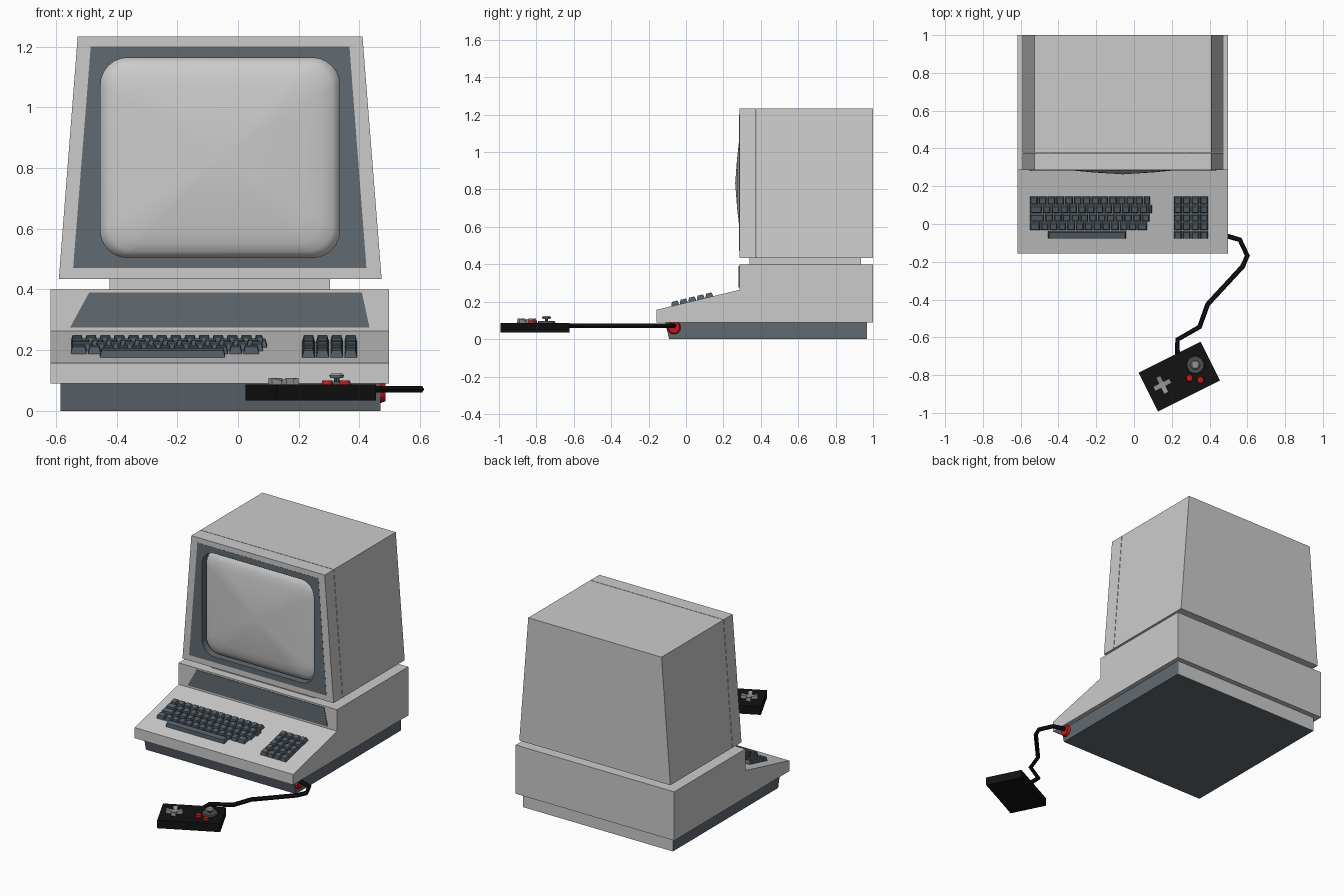
import bpy, bmesh
from math import sin, cos, pi, atan2, radians
from mathutils import Vector, Matrix

if "Cube" in bpy.data.objects:
    bpy.data.objects.remove(bpy.data.objects["Cube"])


def material(name, rgb):
    m = bpy.data.materials.new(name)
    m.diffuse_color = (*rgb, 1)
    m.use_nodes = True
    m.node_tree.nodes["Principled BSDF"].inputs["Base Color"].default_value = m.diffuse_color
    return m


SLATE = material("slate", (0.12, 0.145, 0.165))
KEY = material("key_slate", (0.09, 0.115, 0.135))
BLACK = material("black", (0.006, 0.006, 0.006))
RED = material("red", (0.55, 0.01, 0.01))
MID = material("mid_grey", (0.3, 0.3, 0.3))
DARK = material("dark_grey", (0.08, 0.08, 0.08))


def finish(name, bm, mat=None):
    bmesh.ops.recalc_face_normals(bm, faces=bm.faces)
    me = bpy.data.meshes.new(name)
    bm.to_mesh(me)
    bm.free()
    ob = bpy.data.objects.new(name, me)
    bpy.context.collection.objects.link(ob)
    if mat:
        me.materials.append(mat)
    return ob


def add_loft(bm, a, b):
    """Solid between two matching loops of 3D points."""
    va, vb = [bm.verts.new(p) for p in a], [bm.verts.new(p) for p in b]
    bm.faces.new(va)
    bm.faces.new(vb[::-1])
    for i in range(len(va)):
        j = (i + 1) % len(va)
        bm.faces.new((va[i], vb[i], vb[j], va[j]))


def prism(name, profile, axis, lo, hi, mat=None):
    """Extrude a 2D profile along x, y or z."""
    def at(t):
        return [tuple(list(p)[:axis] + [t] + list(p)[axis:]) for p in profile]
    bm = bmesh.new()
    add_loft(bm, at(lo), at(hi))
    return finish(name, bm, mat)


def rect(x0, x1, y0, y1):
    return [(x0, y0), (x1, y0), (x1, y1), (x0, y1)]


def cut(ob, cutter):
    mod = ob.modifiers.new("cut", 'BOOLEAN')
    mod.object, mod.solver = cutter, 'EXACT'
    bpy.context.view_layer.objects.active = ob
    bpy.ops.object.modifier_apply(modifier=mod.name)
    bpy.data.objects.remove(cutter)


# Base with sloped front, and its light rear strip
prism("base", [(-0.09, 0), (0.965, 0), (0.965, 0.092), (-0.112, 0.092)], 0, -0.585, 0.47, SLATE)
prism("base_rear_strip", rect(-0.585, 0.47, 0, 0.092), 1, 0.965, 0.967)

# Computer case with sloped keyboard deck
prism("case", [(-0.157, 0.09), (-0.157, 0.157), (0.285, 0.263), (0.285, 0.4), (1, 0.4), (1, 0.09)],
      0, -0.617, 0.498)
prism("case_front_panel", [(-0.553, 0.275), (0.433, 0.275), (0.408, 0.39), (-0.49, 0.39)],
      1, 0.282, 0.30, SLATE)

# Monitor
prism("monitor_neck", rect(-0.423, 0.303, 0.34, 0.935), 2, 0.395, 0.44)
outline = [(-0.59, 0.435), (0.473, 0.435), (0.41, 1.233), (-0.528, 1.233)]
inner = [(-0.543, 0.47), (0.423, 0.47), (0.367, 1.2), (-0.485, 1.2)]
prism("monitor_shell", outline, 1, 0.378, 1.0)
bezel = prism("monitor_bezel", outline, 1, 0.285, 0.375)
cut(bezel, prism("bezel_cutter", inner, 1, 0.2, 0.5))


# Dark surround with rounded opening
CX, CZ, HX, HZ, R = -0.059, 0.834, 0.394, 0.329, 0.09


def rounded(s=1.0, n=6):
    pts = []
    for k, (sx, sz) in enumerate([(1, 1), (-1, 1), (-1, -1), (1, -1)]):
        for i in range(n + 1):
            t = (k + i / n) * pi / 2
            pts.append((CX + s * (sx * (HX - R) + R * cos(t)), CZ + s * (sz * (HZ - R) + R * sin(t))))
    return pts


surround = prism("screen_surround", inner, 1, 0.284, 0.345, SLATE)
cut(surround, prism("screen_cutter", rounded(), 1, 0.2, 0.5))

# Bulging screen made of concentric rings
bm = bmesh.new()
prev = None
for s, y in [(1, 0.335), (0.98, 0.318), (0.94, 0.305), (0.85, 0.293), (0.72, 0.285), (0.4, 0.273)]:
    ring = [bm.verts.new((x, y, z)) for x, z in rounded(s)]
    if prev:
        for i in range(len(ring)):
            j = (i + 1) % len(ring)
            bm.faces.new((prev[i], prev[j], ring[j], ring[i]))
    prev = ring
mid = bm.verts.new((CX, 0.263, CZ))
for i in range(len(prev)):
    bm.faces.new((prev[i], prev[(i + 1) % len(prev)], mid))
screen = finish("screen", bm)
if screen.data.polygons[-1].normal.y > 0:
    screen.data.flip_normals()
screen.data.polygons.foreach_set("use_smooth", [True] * len(screen.data.polygons))

# Keyboard
SLOPE = atan2(0.106, 0.442)
PITCH = 0.0455


def add_key(bm, x0, x1, y):
    m = Matrix.Translation((0, y, 0.157 + (y + 0.157) * 0.106 / 0.442)) @ Matrix.Rotation(SLOPE, 4, 'X')
    g, t, d = 0.0015, 0.008, 0.022
    lo = [m @ Vector((x, v, -0.003)) for x, v in rect(x0 + g, x1 - g, -d, d)]
    hi = [m @ Vector((x, v, 0.022)) for x, v in rect(x0 + t, x1 - t, -d + 0.008, d - 0.005)]
    add_loft(bm, lo, hi)


def row_y(i):
    return 0.125 - i * PITCH


bm = bmesh.new()
for i, (first, end) in enumerate([(0.046, 0.087), (0.068, 0.098), (0.08, 0.085), (0.057, 0.072)]):
    x, w = -0.553, first
    while x < end - 0.01:
        nxt = x + w if x + w < end - 0.025 else end
        add_key(bm, x, nxt, row_y(i))
        x, w = nxt, 0.0465
finish("main_keys", bm, KEY)

bm = bmesh.new()
add_key(bm, -0.457, -0.04, row_y(4))
finish("space_bar", bm, KEY)

bm = bmesh.new()
for i in range(5):
    for c in range(4):
        add_key(bm, 0.209 + c * 0.0463, 0.209 + (c + 1) * 0.0463, row_y(i))
finish("number_keys", bm, KEY)


# Controller
PAD = Matrix.Translation((0.2395, -0.808, 0)) @ Matrix.Rotation(radians(26.6), 4, 'Z')


def disc(name, loc, r1, r2, z0, z1, mat, n=16, turn=None):
    bm = bmesh.new()
    bmesh.ops.create_cone(bm, cap_ends=True, segments=n, radius1=r1, radius2=r2, depth=z1 - z0)
    ob = finish(name, bm, mat)
    off = Matrix.Translation((0, 0, (z0 + z1) / 2))
    ob.data.transform(Matrix.Translation(loc) @ (turn or Matrix()) @ off)
    return ob


body = prism("controller_body", rect(-0.1835, 0.1835, -0.1145, 0.1145), 2, 0.035, 0.087, BLACK)
body.data.transform(PAD)

# Direction pad: low centre with four sloping arms
dpad = Matrix.Translation((0.15, -0.852, 0)) @ Matrix.Rotation(radians(26.6), 4, 'Z')
bm = bmesh.new()
for k in range(4):
    m = dpad @ Matrix.Rotation(k * pi / 2, 4, 'Z')
    lo = [m @ Vector((x, y, 0.085)) for x, y in rect(0.015, 0.05, -0.015, 0.015)]
    hi = [m @ Vector((x, y, 0.101 if x < 0.02 else 0.109)) for x, y in rect(0.015, 0.048, -0.013, 0.013)]
    add_loft(bm, lo, hi)
finish("direction_pad_arms", bm, MID)
centre = prism("direction_pad_centre", rect(-0.015, 0.015, -0.015, 0.015), 2, 0.085, 0.1, MID)
centre.data.transform(dpad)

# Thumb stick and buttons
stick = (0.325, -0.746, 0)
disc("stick_base", stick, 0.048, 0.044, 0.085, 0.096, DARK, 20)
disc("stick_stem", stick, 0.009, 0.009, 0.09, 0.112, DARK, 10)
disc("stick_cap", stick, 0.02, 0.025, 0.108, 0.116, MID)
disc("stick_cap_top", stick, 0.025, 0.018, 0.116, 0.123, MID)
for i, (x, y) in enumerate([(0.294, -0.815), (0.352, -0.825)]):
    disc(f"button_{i + 1}", (x, y, 0), 0.019, 0.017, 0.085, 0.1, RED)

# Plug on the side of the base
disc("cable_plug", (0, -0.064, 0.062), 0.038, 0.03, 0.465, 0.486, RED, 16, Matrix.Rotation(pi / 2, 4, 'Y'))

# Cable
path = [(0.47, -0.064), (0.5, -0.066), (0.56, -0.083), (0.6, -0.168), (0.575, -0.225), (0.39, -0.425),
        (0.347, -0.545), (0.23, -0.612), (0.23, -0.71)]
cu = bpy.data.curves.new("cable", 'CURVE')
cu.dimensions, cu.bevel_depth, cu.bevel_resolution, cu.use_fill_caps = '3D', 0.013, 1, True
sp = cu.splines.new('POLY')
sp.points.add(len(path) - 1)
for p, (x, y) in zip(sp.points, path):
    p.co = (x, y, 0.071, 1)
sp.use_smooth = False
cu.materials.append(BLACK)
bpy.context.collection.objects.link(bpy.data.objects.new("cable", cu))
